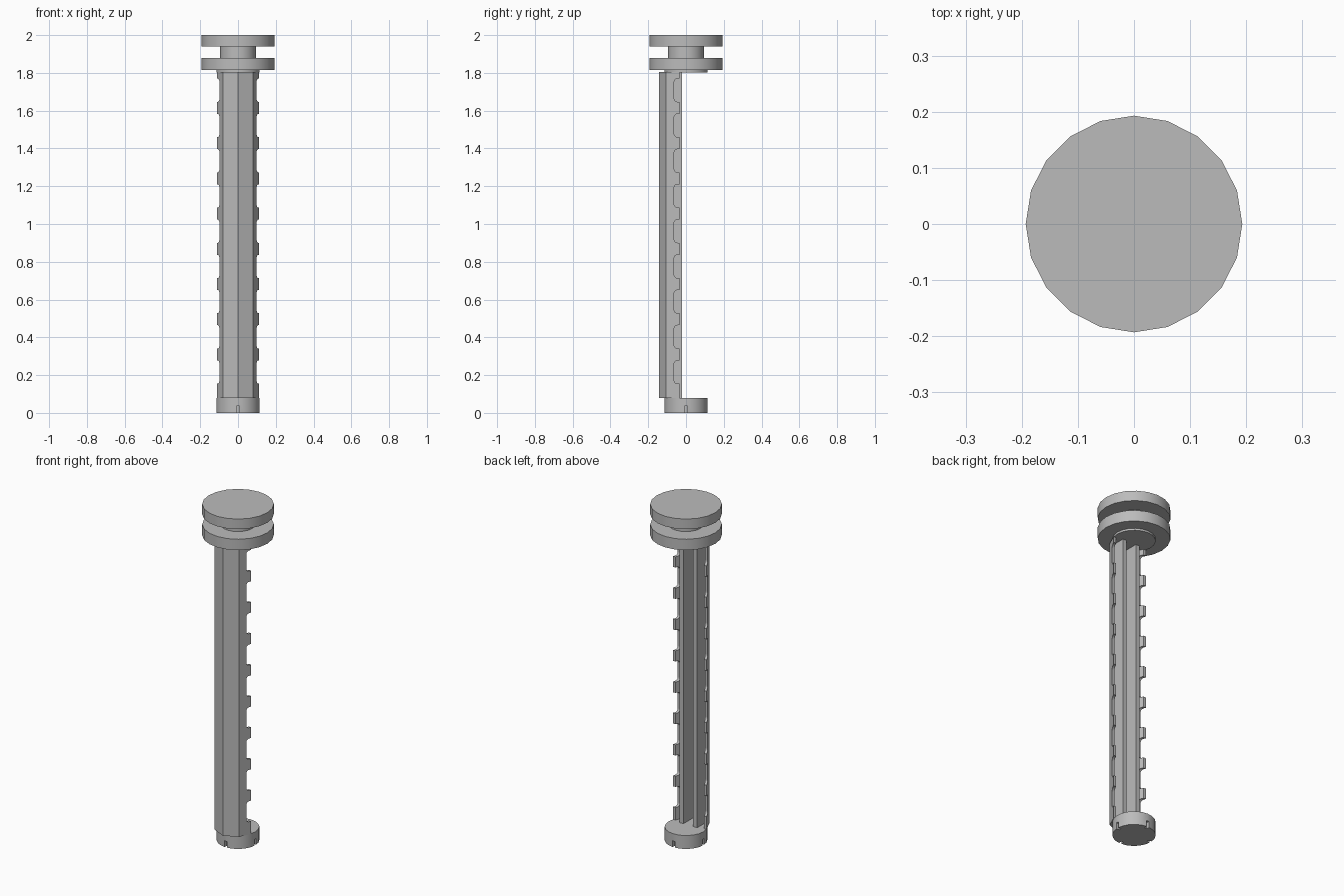
import bpy
import bmesh
import math
from mathutils import Vector, Matrix

cube = bpy.data.objects.get("Cube")
if cube:
    bpy.data.objects.remove(cube, do_unlink=True)

GREY = (0.5, 0.5, 0.5, 1.0)
mat = bpy.data.materials.new("plain grey")
mat.use_nodes = True
mat.diffuse_color = GREY
mat.node_tree.nodes["Principled BSDF"].inputs["Base Color"].default_value = GREY


def add_object(name, bm):
    bmesh.ops.recalc_face_normals(bm, faces=bm.faces)
    mesh = bpy.data.meshes.new(name)
    bm.to_mesh(mesh)
    bm.free()
    mesh.materials.append(mat)
    obj = bpy.data.objects.new(name, mesh)
    bpy.context.collection.objects.link(obj)
    return obj


def activate(obj):
    bpy.ops.object.select_all(action='DESELECT')
    obj.select_set(True)
    bpy.context.view_layer.objects.active = obj


def extrude_outline(bm, points, offset):
    """Closed prism from a planar outline."""
    face = bm.faces.new([bm.verts.new(p) for p in points])
    result = bmesh.ops.extrude_face_region(bm, geom=[face], use_keep_orig=True)
    moved = [g for g in result["geom"] if isinstance(g, bmesh.types.BMVert)]
    bmesh.ops.translate(bm, verts=moved, vec=Vector(offset))


def cut(obj, cutter):
    cutter.hide_render = True
    activate(obj)
    mod = obj.modifiers.new("cut", 'BOOLEAN')
    mod.operation = 'DIFFERENCE'
    mod.solver = 'EXACT'
    mod.object = cutter
    bpy.ops.object.modifier_apply(modifier=mod.name)
    bpy.data.objects.remove(cutter, do_unlink=True)


def turned(name, profile, sides=20):
    """Solid of revolution from (radius, z) steps, bottom to top."""
    bm = bmesh.new()
    rings = []
    for r, z in profile:
        rings.append([bm.verts.new((r * math.cos(math.tau * i / sides),
                                    r * math.sin(math.tau * i / sides), z))
                      for i in range(sides)])
    for a, b in zip(rings, rings[1:]):
        for i in range(sides):
            j = (i + 1) % sides
            bm.faces.new((a[i], a[j], b[j], b[i]))
    bm.faces.new(rings[0])
    bm.faces.new(rings[-1])
    return add_object(name, bm)


# Spool-shaped head: locating plug, lower flange, neck, upper flange
head = turned("spool_head", [(0.115, 1.803), (0.115, 1.815), (0.193, 1.815),
                             (0.193, 1.88), (0.095, 1.88), (0.095, 1.94),
                             (0.193, 1.94), (0.193, 2.0)])

# Foot disc with four short slots around its lower rim
foot = turned("foot_disc", [(0.115, 0.0), (0.115, 0.08)])
bm = bmesh.new()
for k in range(4):
    turn = Matrix.Rotation(k * math.pi / 2, 4, 'Z')
    place = turn @ Matrix.Translation((0.12, 0, 0.008)) @ Matrix.Diagonal((0.05, 0.016, 0.058, 1))
    bmesh.ops.create_cube(bm, size=1, matrix=place)
cut(foot, add_object("slot_cutter", bm))

# Open-backed column: ridged front, flared side walls, two inner ribs
half = [(0.08, -0.105), (0.111, -0.035), (0.095, -0.035), (0.068, -0.093),
        (0.058, -0.0975), (0.058, -0.022), (0.032, -0.022), (0.032, -0.11)]
outline = ([(0, -0.143)] + half + [(0, -0.125)]
           + [(-x, y) for x, y in reversed(half)])
bm = bmesh.new()
extrude_outline(bm, [(x, y, 0.08) for x, y in outline], (0, 0, 1.725))
column = add_object("column", bm)

# Nine rounded notches along the rear edge of each side wall
bm = bmesh.new()
FRONT, BACK, HALF_H, R = -0.063, 0.0, 0.0615, 0.018
for side in (1, -1):
    for n in range(9):
        zc = 0.216 + 0.1865 * n
        pts = [(BACK, zc - HALF_H), (BACK, zc + HALF_H)]
        for s, order in ((1, range(5)), (-1, range(4, -1, -1))):
            for i in order:
                a = math.pi / 2 * i / 4
                pts.append((FRONT + R - R * math.sin(a),
                            zc + s * (HALF_H - R + R * math.cos(a))))
        extrude_outline(bm, [(side * 0.07, y, z) for y, z in pts], (side * 0.07, 0, 0))
cut(column, add_object("notch_cutter", bm))

# Smooth the round parts, keeping their rims sharp
for obj in (head, foot):
    activate(obj)
    bpy.ops.object.shade_smooth_by_angle(angle=math.radians(30))
